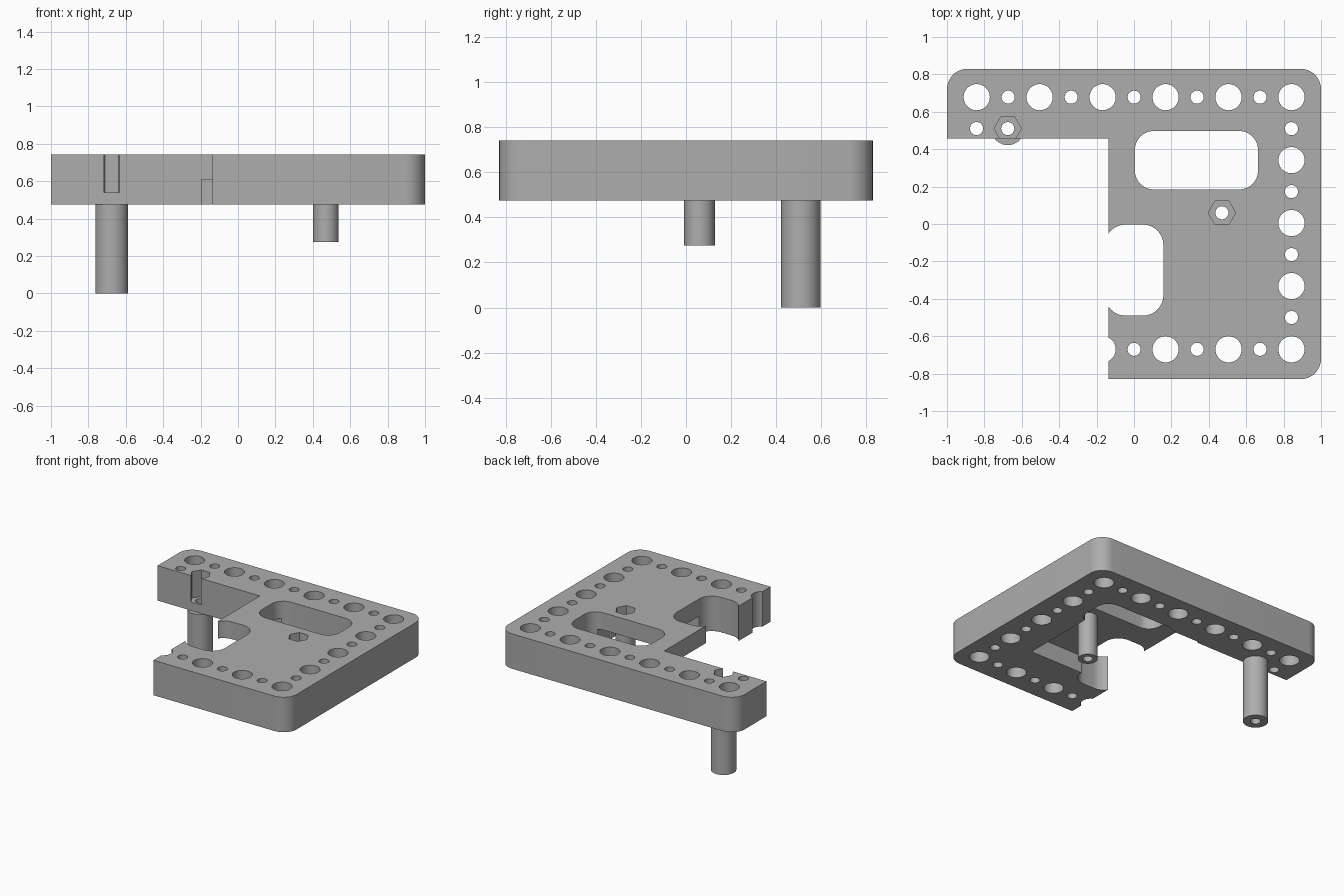
import bpy, bmesh, math

if "Cube" in bpy.data.objects:
    bpy.data.objects.remove(bpy.data.objects["Cube"])

BOTTOM, TOP, ROOF = 0.475, 0.742, 0.61
BIG, SMALL = 0.07, 0.035
ARM_POST, SHORT_POST = (-0.675, 0.51), (0.47, 0.06)

grey = bpy.data.materials.new("grey plastic")
grey.use_nodes = True
colour = (0.42, 0.42, 0.42, 1)
grey.diffuse_color = colour
grey.node_tree.nodes["Principled BSDF"].inputs["Base Color"].default_value = colour


def rounded(corners):
    """Outline from (x, y, radius) corners, counter-clockwise; arcs on convex ones."""
    points = []
    n = len(corners)
    for i, (x, y, r) in enumerate(corners):
        if r == 0:
            points.append((x, y))
            continue
        px, py, _ = corners[i - 1]
        nx, ny, _ = corners[(i + 1) % n]
        a_in = math.atan2(y - py, x - px)
        a_out = math.atan2(ny - y, nx - x)
        cx = x - r * math.cos(a_in) + r * math.cos(a_out)
        cy = y - r * math.sin(a_in) + r * math.sin(a_out)
        for k in range(13):
            a = a_in - math.pi / 2 + k / 12 * math.pi / 2
            points.append((cx + r * math.cos(a), cy + r * math.sin(a)))
    return points


def rectangle(x0, x1, y0, y1, r=0):
    return rounded([(x0, y0, r), (x1, y0, r), (x1, y1, r), (x0, y1, r)])


def circle(centre, r, sides=40):
    return [(centre[0] + r * math.cos(2 * math.pi * k / sides),
             centre[1] + r * math.sin(2 * math.pi * k / sides)) for k in range(sides)]


def prism(name, outlines, z0, z1):
    """One object made of upright prisms."""
    bm = bmesh.new()
    for outline in outlines:
        face = bm.faces.new([bm.verts.new((x, y, z0)) for x, y in outline])
        out = bmesh.ops.extrude_face_region(bm, geom=[face])
        verts = [v for v in out["geom"] if isinstance(v, bmesh.types.BMVert)]
        bmesh.ops.translate(bm, verts=verts, vec=(0, 0, z1 - z0))
    bmesh.ops.recalc_face_normals(bm, faces=bm.faces)
    mesh = bpy.data.meshes.new(name)
    bm.to_mesh(mesh)
    bm.free()
    mesh.materials.append(grey)
    obj = bpy.data.objects.new(name, mesh)
    bpy.context.collection.objects.link(obj)
    return obj


def activate(obj):
    bpy.ops.object.select_all(action="DESELECT")
    obj.select_set(True)
    bpy.context.view_layer.objects.active = obj


def cut(obj, outlines, z0, z1):
    cutter = prism("cutter", outlines, z0, z1)
    cutter.hide_render = True
    mod = obj.modifiers.new("cut", "BOOLEAN")
    mod.operation, mod.solver, mod.object = "DIFFERENCE", "EXACT", cutter
    activate(obj)
    bpy.ops.object.modifier_apply(modifier=mod.name)
    bpy.data.objects.remove(cutter)


# Plate with arm, three rounded outer corners
plate = prism("plate", [rounded([
    (-0.135, -0.83, 0), (1, -0.83, 0.11), (1, 0.83, 0.11),
    (-1, 0.83, 0.11), (-1, 0.457, 0), (-0.135, 0.457, 0)])], BOTTOM, TOP)

# Recess under the plate
cut(plate, [rectangle(-0.195, 0.61, -0.38, 0.47)], BOTTOM - 0.1, ROOF)

# Slot and side cutout
cut(plate, [rectangle(0.005, 0.663, 0.185, 0.497, 0.1),
            rectangle(-0.155, 0.157, -0.49, -0.003, 0.11)], 0.3, 1)

# Alternating large and small holes along three edges
step = 0.1683
holes = [circle((-0.842, 0.51), SMALL)]
for i in range(11):
    r = SMALL if i % 2 else BIG
    holes.append(circle((0.842 - i * step, 0.678), r))
    if i < 7:
        holes.append(circle((0.842 - i * step, -0.67), r))
    if 0 < i < 8:
        holes.append(circle((0.842, 0.678 - i * step), r))
cut(plate, holes, 0.3, 1)

# Hexagonal nut pockets and bolt holes
cut(plate, [circle(ARM_POST, 0.073, 6)], 0.54, 1)
cut(plate, [circle(SHORT_POST, 0.073, 6)], 0.67, 1)
bolts = [circle(ARM_POST, SMALL), circle(SHORT_POST, SMALL)]
cut(plate, bolts, 0.3, 1)

# Hollow posts under the plate
arm_post = prism("arm_post", [circle(ARM_POST, 0.088, 64)], 0, BOTTOM)
short_post = prism("short_post", [circle(SHORT_POST, 0.068, 64)], 0.275, ROOF)
for post in (arm_post, short_post):
    cut(post, bolts, -0.1, 1)

for obj in (plate, arm_post, short_post):
    activate(obj)
    bpy.ops.object.shade_smooth_by_angle(angle=math.radians(30))
